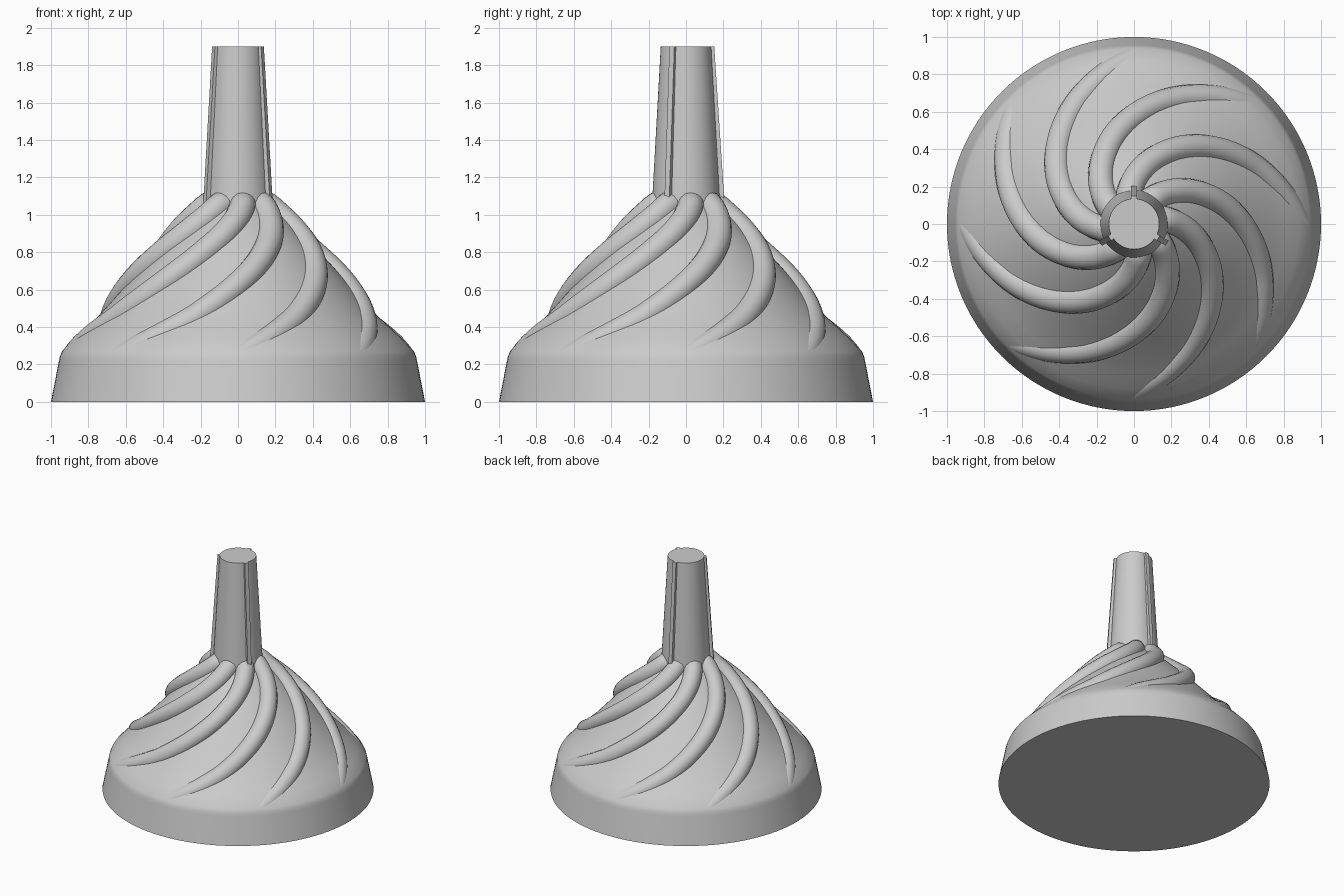
import bpy, bmesh, math
from mathutils import Vector, Matrix

cube = bpy.data.objects.get("Cube")
if cube:
    bpy.data.objects.remove(cube)

grey = bpy.data.materials.new("plain grey")
grey.use_nodes = True
colour = (0.6, 0.6, 0.6, 1)
grey.diffuse_color = colour
grey.node_tree.nodes["Principled BSDF"].inputs["Base Color"].default_value = colour

RIDGES, FINS = 8, 3
CONE = [(0.94, 0.27), (0.88, 0.335), (0.81, 0.40), (0.74, 0.465), (0.6, 0.62),
        (0.42, 0.82), (0.3, 0.94), (0.17, 1.06)]


def finish(ob, angle=30):
    ob.data.materials.append(grey)
    bpy.ops.object.select_all(action='DESELECT')
    ob.select_set(True)
    bpy.context.view_layer.objects.active = ob
    bpy.ops.object.shade_smooth_by_angle(angle=math.radians(angle))


def add_mesh(name, bm):
    bmesh.ops.recalc_face_normals(bm, faces=bm.faces)
    me = bpy.data.meshes.new(name)
    bm.to_mesh(me)
    bm.free()
    ob = bpy.data.objects.new(name, me)
    bpy.context.collection.objects.link(ob)
    finish(ob)
    return ob


def lathe(name, profile, steps=128):
    """Revolve an (r, z) profile that starts and ends on the axis."""
    bm = bmesh.new()
    verts = [bm.verts.new((r, 0, z)) for r, z in profile]
    edges = [bm.edges.new(pair) for pair in zip(verts, verts[1:])]
    bmesh.ops.spin(bm, geom=verts + edges, cent=(0, 0, 0), axis=(0, 0, 1),
                   angle=math.tau, steps=steps, use_duplicate=False)
    bmesh.ops.remove_doubles(bm, verts=bm.verts, dist=1e-4)
    return add_mesh(name, bm)


def cone_height(r):
    for (r0, z0), (r1, z1) in zip(CONE, CONE[1:]):
        if r >= r1:
            return z0 + (z1 - z0) * (r - r0) / (r1 - r0)
    return CONE[-1][1]


# Solid bell-shaped body and tapered stem
lathe("body", [(0, 0), (1, 0), (0.957, 0.22), (0.952, 0.245)] + CONE + [(0, 1.06)])
lathe("stem", [(0, 1.0), (0.185, 1.0), (0.135, 1.9), (0, 1.9)], 64)

# Spiral ridges: round tubes that sink into the body towards the rim
curve = bpy.data.curves.new("spiral_ridges", 'CURVE')
curve.dimensions = '3D'
curve.bevel_depth = 0.07
curve.bevel_resolution = 6
curve.use_fill_caps = True
COUNT = 40
for k in range(RIDGES):
    spline = curve.splines.new('POLY')
    spline.points.add(COUNT - 1)
    for i, point in enumerate(spline.points):
        t = i / (COUNT - 1)
        r = 0.15 + 0.78 * t
        a = math.tau * k / RIDGES + math.radians(130 * (0.93 - r))
        sink = 0.012 + 0.058 * max(0, (t - 0.45) / 0.55) ** 1.5
        rr, z = r - sink * 0.7, cone_height(r) - sink * 0.7
        point.co = (rr * math.cos(a), rr * math.sin(a), z, 1)
ridges = bpy.data.objects.new("spiral_ridges", curve)
bpy.context.collection.objects.link(ridges)
bpy.ops.object.select_all(action='DESELECT')
ridges.select_set(True)
bpy.context.view_layer.objects.active = ridges
bpy.ops.object.convert(target='MESH')
finish(bpy.context.view_layer.objects.active, 40)

# Thin fins running up the stem
for k in range(FINS):
    bm = bmesh.new()
    outline = [(0.1, 1.0), (0.21, 1.0), (0.151, 1.9), (0.1, 1.9)]
    face = bm.faces.new([bm.verts.new((r, -0.015, z)) for r, z in outline])
    side = bmesh.ops.extrude_face_region(bm, geom=[face])["geom"]
    bmesh.ops.translate(bm, vec=Vector((0, 0.03, 0)),
                        verts=[v for v in side if isinstance(v, bmesh.types.BMVert)])
    turn = Matrix.Rotation(math.radians(90) + math.tau * k / FINS, 3, 'Z')
    bmesh.ops.rotate(bm, cent=(0, 0, 0), matrix=turn, verts=bm.verts)
    add_mesh("stem_fin_%d" % (k + 1), bm)
